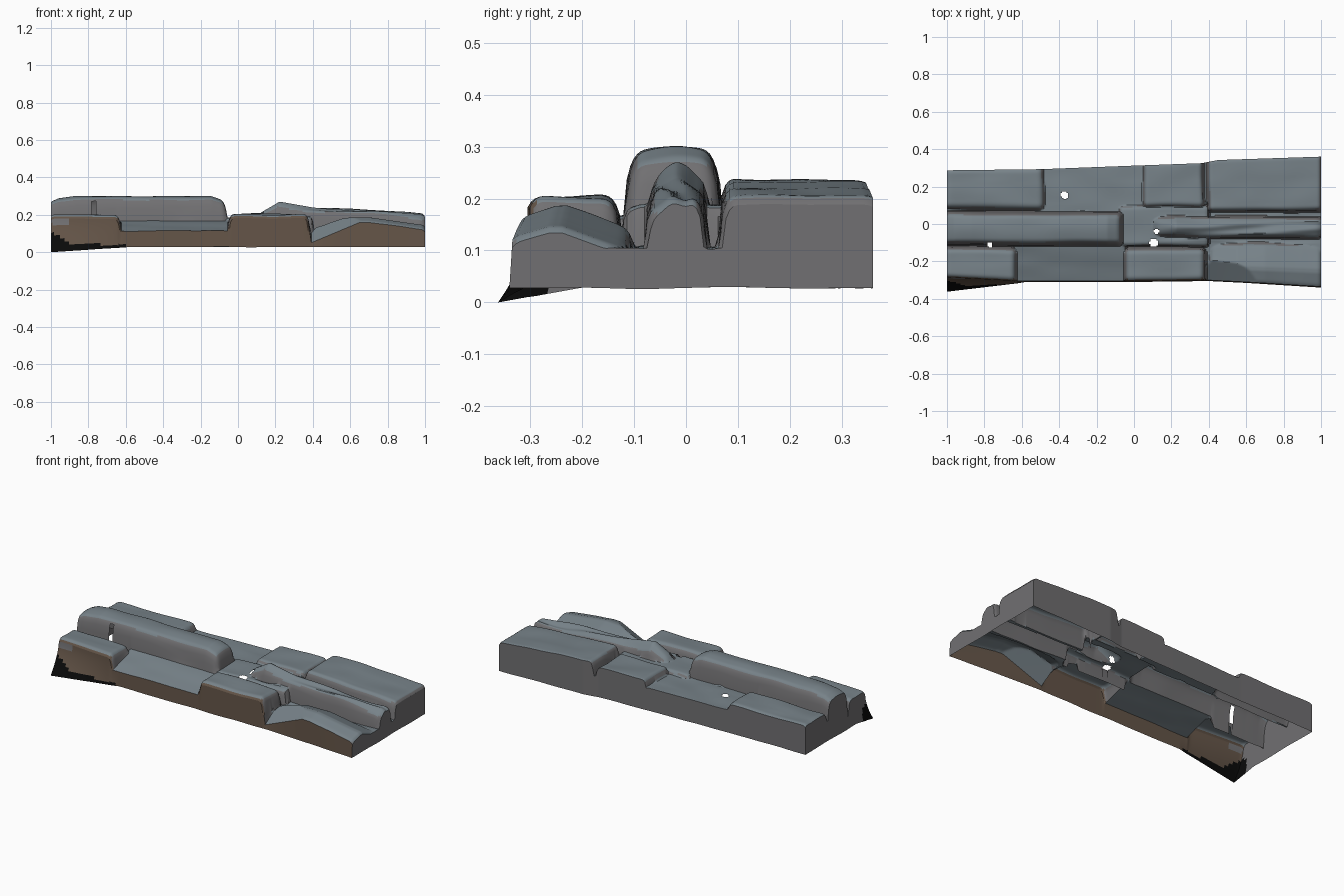
import bpy, bmesh
from mathutils import Vector, noise

if "Cube" in bpy.data.objects:
    bpy.data.objects.remove(bpy.data.objects["Cube"])


def material(name, rgb):
    m = bpy.data.materials.new(name)
    m.diffuse_color = (*rgb, 1)
    m.use_nodes = True
    m.node_tree.nodes["Principled BSDF"].inputs["Base Color"].default_value = m.diffuse_color
    return m


MATS = [material("slate_top", (0.185, 0.225, 0.25)),
        material("stone_grey", (0.165, 0.162, 0.168)),
        material("earth_brown", (0.125, 0.088, 0.063)),
        material("soot_black", (0.003, 0.003, 0.003))]
SLATE, GREY, BROWN, BLACK = range(4)


def interp(x, pts):
    """Piecewise linear profile."""
    if x <= pts[0][0]:
        return pts[0][1]
    for (a, va), (b, vb) in zip(pts, pts[1:]):
        if x <= b:
            return va + (vb - va) * (x - a) / (b - a)
    return pts[-1][1]


# Outline of the slab: y of the front and back edges along x
FRONT = [(-1, -0.285), (-0.62, -0.305), (0, -0.305), (0.4, -0.3), (0.6, -0.31), (1, -0.335)]
BACK = [(-1, 0.287), (-0.5, 0.293), (0, 0.312), (0.36, 0.325), (0.45, 0.342), (1, 0.36)]

# Height profiles of the uneven stones
RIDGE = [(-1, 0.27), (-0.96, 0.288), (-0.87, 0.3), (-0.14, 0.3), (-0.05, 0.27)]
BROKEN = [(0.08, 0.19), (0.14, 0.22), (0.22, 0.26), (0.4, 0.235), (0.7, 0.215), (1, 0.2)]
BACK_RIGHT = [(0.4, 0.237), (0.6, 0.232), (0.8, 0.22), (1, 0.205)]
FRONT_RIGHT = [(0.4, 0.14), (0.55, 0.185), (0.7, 0.185), (0.9, 0.16), (1, 0.145)]


def front_right_top(x, y):
    crest = interp(x, FRONT_RIGHT)
    return crest - 0.4 * max(0, y + 0.22) - 0.35 * max(0, -0.24 - y)


# Stones: x0, x1, y0, y1, top height, rounding width, flank depth
STONES = [
    (-1.02, -0.475, 0.075, 0.32, lambda x, y: 0.208, 0.05, 0.10),       # back left
    (-0.52, 0.06, 0.04, 0.32, lambda x, y: 0.165, 0.03, 0.05),          # sunken panel
    (0.045, 0.375, 0.085, 0.32, lambda x, y: 0.208, 0.035, 0.08),       # back middle
    (0.39, 1.01, 0.062, 0.32, lambda x, y: interp(x, BACK_RIGHT), 0.035, 0.12),
    (-1.03, -0.055, -0.118, 0.07, lambda x, y: interp(x, RIDGE) - 2 * (y + 0.02) ** 2, 0.045, 0.16),
    (-0.08, 0.40, -0.12, 0.10, lambda x, y: 0.185, 0.03, 0.05),         # centre
    (0.08, 1.02, -0.075, 0.04, lambda x, y: interp(x, BROKEN), 0.065, 0.10),
    (-1.02, -0.625, -0.31, -0.125, lambda x, y: 0.2, 0.045, 0.11),      # front left
    (-0.65, -0.04, -0.32, -0.10, lambda x, y: 0.165 + 0.3 * (y + 0.13), 0.025, 0.05),
    (-0.055, 0.385, -0.31, -0.125, lambda x, y: 0.203, 0.045, 0.11),    # front middle
    (0.395, 1.01, -0.315, -0.095, front_right_top, 0.035, 0.08),
]


def stone_height(x, y, stone):
    x0, x1, y0, y1, top, r, depth = stone
    dx, dy = min(x - x0, x1 - x), min(y - y0, y1 - y)
    if dx <= 0 or dy <= 0:
        return 0
    a, b = max(0, 1 - dx / r), max(0, 1 - dy / r)
    t = (a ** 3 + b ** 3) ** (1 / 3)
    if t >= 1:
        return 0
    return top(x, y) - depth * (1 - (1 - t ** 3) ** (1 / 3))


def height(x, y):
    # wobble the joints slightly so that the stones look hand cut
    wx = x + 0.012 * noise.noise(Vector((x * 3, y * 6, 1))) * (1 - abs(x))
    wy = y + 0.012 * noise.noise(Vector((x * 3, y * 6, 7))) * (1 - abs(y) / 0.3)
    floor = 0.105 if (x > 0.39 or y < -0.11) else 0.15
    z = max([floor] + [stone_height(wx, wy, s) for s in STONES])
    z += 0.006 * noise.noise(Vector((x * 5, y * 9, 3)))
    if x > 0.1 and -0.1 < y < 0.06:         # splintered strands of the broken ridge
        fade = min(1, (x - 0.1) * 8) * min(1, (y + 0.1) * 30, (0.06 - y) * 30)
        z += fade * 0.022 * noise.noise(Vector((x * 3, y * 28, 5)))
    if x > 0.39 and y < -0.1:               # chipped corner
        z = min(z, 0.05 + 0.42 * (x - 0.39) + 0.65 * (y + 0.3))
    return z


def warp(x, y):
    """Fit the straight layout to the real outline."""
    edge = -interp(x, FRONT) if y < 0 else interp(x, BACK)
    k = abs(y) / 0.3
    return y * (1 + (edge / 0.3 - 1) * k)


def finish(bm, name, rule):
    bm.normal_update()
    for f in bm.faces:
        f.material_index = rule(f.calc_center_median(), f.normal)
    me = bpy.data.meshes.new(name)
    bm.to_mesh(me)
    bm.free()
    for m in MATS:
        me.materials.append(m)
    ob = bpy.data.objects.new(name, me)
    bpy.context.collection.objects.link(ob)
    bpy.context.view_layer.objects.active = ob
    bpy.ops.object.select_all(action='DESELECT')
    ob.select_set(True)
    bpy.ops.object.shade_smooth_by_angle(angle=0.6)
    return ob


# Stone tops: one open sheet
NX, NY = 250, 90
bm = bmesh.new()
grid = []
for i in range(NX + 1):
    x = -1 + 2 * i / NX
    col = []
    for j in range(NY + 1):
        y = -0.3 + 0.6 * j / NY
        col.append(bm.verts.new((x, warp(x, y), height(x, y))))
    grid.append(col)
for i in range(NX):
    for j in range(NY):
        bm.faces.new((grid[i][j], grid[i + 1][j], grid[i + 1][j + 1], grid[i][j + 1]))
rim = [grid[i][0] for i in range(NX)] + [grid[NX][j] for j in range(NY)]
rim += [grid[i][NY] for i in range(NX, 0, -1)] + [grid[0][j] for j in range(NY, 0, -1)]
rim = [v.co.copy() for v in rim]

# Small holes worn through the sheet
HOLES = [(-0.37, 0.155, 0.02), (0.105, -0.1, 0.022), (0.12, -0.04, 0.014), (-0.77, -0.112, 0.014)]
gone = [f for f in bm.faces for hx, hy, r in HOLES
        if (f.calc_center_median().xy - Vector((hx, hy))).length < r]
bmesh.ops.delete(bm, geom=gone, context='FACES')


def top_rule(c, n):
    if n.z > 0.6:
        return SLATE
    return BROWN if n.y < -0.5 and c.y < -0.27 and c.x < 0.39 else GREY


finish(bm, "stone_tops", top_rule)

# Side walls hanging from the rim, flaring out at the sooty front left corner
ROWS = 10
bm = bmesh.new()
rings = []
for k in range(ROWS + 1):
    t = k / ROWS
    ring = []
    for p in rim:
        flare = max(0, min(1, (-0.58 - p.x) / 0.42)) if p.y < -0.2 else 0
        if p.x <= -0.999:
            flare *= max(0, min(1, (-0.2 - p.y) / 0.085))
        low = 0.028 * (1 - flare) + 0.003 * noise.noise(Vector((p.x * 6, p.y * 6, 0))) * (1 - flare)
        y = p.y - 0.072 * flare * t ** 1.6
        if p.y < -0.25:
            y -= 0.005 * t
        ring.append(bm.verts.new((p.x, y, p.z + (low - p.z) * t)))
    rings.append(ring)
n = len(rim)
for k in range(ROWS):
    for i in range(n):
        j = (i + 1) % n
        bm.faces.new((rings[k][i], rings[k + 1][i], rings[k + 1][j], rings[k][j]))


def wall_rule(c, n):
    if c.y < -0.26 and c.x < -0.6 and c.z < max(0.042, 0.11 - 0.6 * (c.x + 1)):
        return BLACK
    if n.y < -0.5:
        return BROWN if c.x > -0.9 or c.z < 0.15 else GREY
    return GREY


finish(bm, "side_walls", wall_rule)
